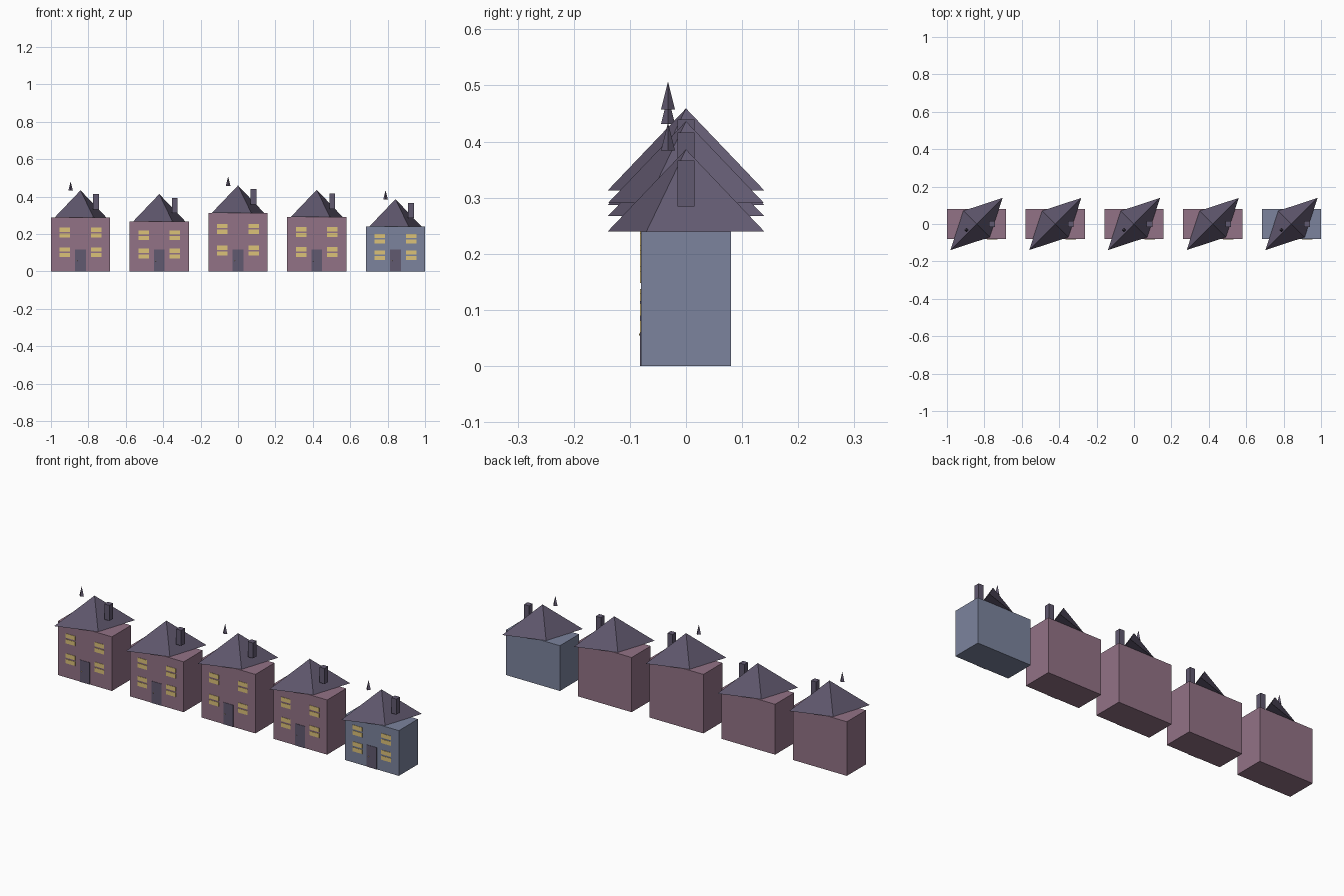
import bpy, bmesh
from math import radians
from mathutils import Matrix

if "Cube" in bpy.data.objects:
    bpy.data.objects.remove(bpy.data.objects["Cube"])

W, D = 0.316, 0.16          # house width and depth
FRONT = -D / 2


def material(name, rgb):
    m = bpy.data.materials.new(name)
    m.diffuse_color = (*rgb, 1)
    m.use_nodes = True
    m.node_tree.nodes["Principled BSDF"].inputs["Base Color"].default_value = m.diffuse_color
    return m


MAUVE = material("mauve_wall", (0.29, 0.17, 0.24))
BLUE = material("blue_wall", (0.20, 0.23, 0.34))
SLATE = material("slate", (0.12, 0.10, 0.16))
GLOW = material("lit_window", (0.72, 0.54, 0.19))


def finish(bm, name, mat):
    mesh = bpy.data.meshes.new(name)
    bm.to_mesh(mesh)
    bm.free()
    ob = bpy.data.objects.new(name, mesh)
    mesh.materials.append(mat)
    bpy.context.collection.objects.link(ob)
    return ob


def box(name, loc, size, mat):
    bm = bmesh.new()
    bmesh.ops.create_cube(bm, size=1, matrix=Matrix.Translation(loc) @ Matrix.Diagonal((*size, 1)))
    return finish(bm, name, mat)


def pyramid(name, base, rx, ry, height, turn, mat):
    """Four-sided cone standing on base, corners on its own axes."""
    bm = bmesh.new()
    x, y, z = base
    place = (Matrix.Translation((x, y, z + height / 2))
             @ Matrix.Rotation(radians(turn), 4, 'Z')
             @ Matrix.Diagonal((rx, ry, height, 1)))
    bmesh.ops.create_cone(bm, cap_ends=True, segments=4, radius1=1, radius2=0, depth=1, matrix=place)
    return finish(bm, name, mat)


def house(x, h, wall, finial):
    box("walls", (x, 0, h / 2), (W, D, h), wall)
    # skewed roof: stretched along one diagonal
    pyramid("roof", (x, 0, h), 0.197, 0.0995, 0.146, 45, SLATE)
    box("chimney", (x + 0.083, 0, h + 0.085), (0.03, 0.03, 0.082), SLATE)
    if finial:
        pyramid("finial", (x - 0.053, -0.032, h + 0.144), 0.0125, 0.0125, 0.05, 0, SLATE)
    # door with knob
    box("door", (x, FRONT, 0.058), (0.058, 0.004, 0.116), SLATE)
    bm = bmesh.new()
    bmesh.ops.create_icosphere(bm, subdivisions=1, radius=0.003,
                               matrix=Matrix.Translation((x - 0.019, FRONT - 0.001, 0.056)))
    finish(bm, "door_knob", GLOW)
    # four windows, each of two panes
    for side in (-1, 1):
        for level in (0.355, 0.723):
            for pane in (-1, 1):
                box("window_pane", (x + side * 0.084, FRONT, h * level + pane * 0.015),
                    (0.056, 0.004, 0.022), GLOW)


# row of five houses
for i, h in enumerate((0.287, 0.267, 0.313, 0.290, 0.240)):
    house((i - 2) * 0.421, h, BLUE if i == 4 else MAUVE, i % 2 == 0)
